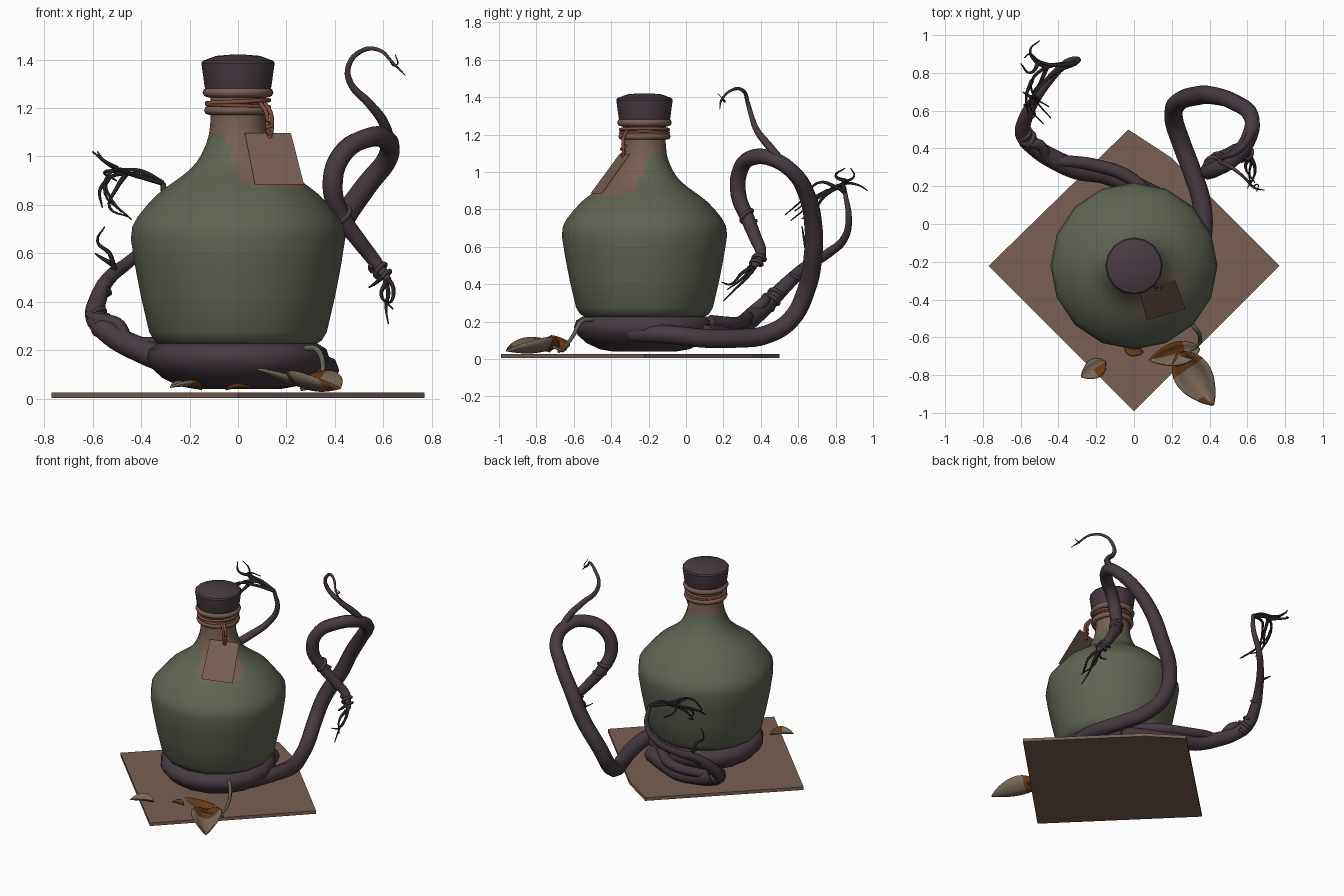
import bpy, bmesh, math
from mathutils import Vector

cube = bpy.data.objects.get("Cube")
if cube:
    bpy.data.objects.remove(cube, do_unlink=True)

CY = -0.222  # bottle axis in y


def material(name, r, g, b):
    m = bpy.data.materials.new(name)
    m.use_nodes = True
    m.diffuse_color = (r, g, b, 1)
    m.node_tree.nodes["Principled BSDF"].inputs["Base Color"].default_value = (r, g, b, 1)
    return m


GREEN = material("mossy green", .117, .127, .089)
PURPLE = material("dark plum", .065, .043, .055)
BROWN = material("dusty brown", .188, .117, .089)
TAN = material("pale leaf tan", .20, .15, .105)
RUST = material("rust orange", .141, .042, .008)
STRING = material("red string", .223, .076, .051)
TWIG = material("black twig", .022, .017, .02)


def add(name, mesh, *mats):
    ob = bpy.data.objects.new(name, mesh)
    bpy.context.collection.objects.link(ob)
    for m in mats:
        mesh.materials.append(m)
    return ob


def finish(bm, name, *mats, smooth=True):
    bmesh.ops.recalc_face_normals(bm, faces=bm.faces)
    for f in bm.faces:
        f.smooth = smooth
    mesh = bpy.data.meshes.new(name)
    bm.to_mesh(mesh)
    bm.free()
    return add(name, mesh, *mats)


def lathe(name, profile, mats, sides=32, rule=None, angle=35):
    """Spin (radius, z) points around the bottle axis, capping both ends."""
    bm = bmesh.new()
    rings = []
    for r, z in profile:
        ring = []
        for i in range(sides):
            a = 2 * math.pi * i / sides
            k = r * (math.cos(2 * math.pi / sides) if i % 2 else 1)
            ring.append(bm.verts.new((k * math.cos(a), CY + k * math.sin(a), z)))
        rings.append(ring)
    for lo, hi in zip(rings, rings[1:]):
        for i in range(sides):
            j = (i + 1) % sides
            bm.faces.new((lo[i], lo[j], hi[j], hi[i]))
    bm.faces.new(rings[0][::-1])
    bm.faces.new(rings[-1])
    if rule:
        for f in bm.faces:
            f.material_index = rule(f.calc_center_median())
    ob = finish(bm, name, *mats)
    bpy.context.view_layer.objects.active = ob
    ob.select_set(True)
    bpy.ops.object.shade_smooth_by_angle(angle=math.radians(angle))
    ob.select_set(False)
    return ob


def tube(name, pts, radii, mat, closed=False, res=5, round_res=2):
    """Smooth tapering tube; radii is a (start, end) pair or one per point."""
    cu = bpy.data.curves.new(name, 'CURVE')
    cu.dimensions = '3D'
    cu.bevel_depth = 1
    cu.bevel_resolution = round_res
    cu.resolution_u = res
    cu.use_fill_caps = True
    sp = cu.splines.new('BEZIER')
    sp.bezier_points.add(len(pts) - 1)
    sp.use_cyclic_u = closed
    for i, (bp, p) in enumerate(zip(sp.bezier_points, pts)):
        bp.co = p
        bp.handle_left_type = bp.handle_right_type = 'AUTO'
        t = i / (len(pts) - 1)
        bp.radius = radii[i] if len(radii) == len(pts) else radii[0] + t * (radii[-1] - radii[0])
    tmp = bpy.data.objects.new(name + "_path", cu)
    bpy.context.collection.objects.link(tmp)
    dg = bpy.context.evaluated_depsgraph_get()
    mesh = bpy.data.meshes.new_from_object(tmp.evaluated_get(dg))
    bpy.data.objects.remove(tmp)
    mesh.materials.clear()
    return add(name, mesh, mat)


def ring(name, r, z, thick, mat, tilt=0.0):
    pts = [(r * math.cos(a), CY + r * math.sin(a), z + tilt * math.cos(a))
           for a in (math.tau * i / 12 for i in range(12))]
    return tube(name, pts, (thick, thick), mat, closed=True, res=3)


def coil(name, a, b, radius, turns, thick, mat):
    """Tendril wound around the line a-b."""
    a, b = Vector(a), Vector(b)
    d = (b - a).normalized()
    u = d.orthogonal().normalized()
    v = d.cross(u)
    n = int(turns * 6) + 1
    pts = [a.lerp(b, i / (n - 1)) + radius * (u * math.cos(i * math.tau / 6) + v * math.sin(i * math.tau / 6))
           for i in range(n)]
    return tube(name, pts, (thick, thick * .7), mat, res=3, round_res=1)


def slab(name, corners, depth, mat):
    bm = bmesh.new()
    f = bm.faces.new([bm.verts.new(c) for c in corners])
    ext = bmesh.ops.extrude_face_region(bm, geom=[f])
    bmesh.ops.translate(bm, vec=depth, verts=[g for g in ext["geom"] if isinstance(g, bmesh.types.BMVert)])
    return finish(bm, name, mat, smooth=False)


def leaf(name, base, tip, width, fold, arch, rust):
    """Folded leaf blade; rust(t, s) tells which cells are withered."""
    base, tip = Vector(base), Vector(tip)
    side = (tip - base).cross(Vector((0, 0, 1))).normalized()
    up = Vector((0, 0, 1))
    n, m = 10, 6
    bm = bmesh.new()
    grid = []
    for i in range(n + 1):
        t = i / n
        w = width * (.06 + math.sin(math.pi * t ** .8) ** .8)
        grid.append([bm.verts.new(base.lerp(tip, t) + side * w * s
                                  + up * (fold * s * s * w / width + arch * math.sin(math.pi * t)))
                     for s in (2 * j / m - 1 for j in range(m + 1))])
    for i in range(n):
        for j in range(m):
            f = bm.faces.new((grid[i][j], grid[i + 1][j], grid[i + 1][j + 1], grid[i][j + 1]))
            f.material_index = int(rust((i + .5) / n, (2 * j + 1) / m - 1))
    ob = finish(bm, name, TAN, RUST)
    mod = ob.modifiers.new("thickness", 'SOLIDIFY')
    mod.thickness = .008


# Board with one clipped corner
slab("board", [(-.77, CY, .004), (0, -.99, .004), (.77, CY, .004), (.2, .35, .004), (-.03, .5, .004)],
     (0, 0, .022), BROWN)


# Bottle: brown neck and a worn patch under the tag
def worn(c):
    az = math.degrees(math.atan2(c.y - CY, c.x))
    return int(c.z > 1.1 or (c.z > .87 and abs(az + 50) < 30 + (c.z - .87) * 150))


lathe("bottle", [(.31, .22), (.345, .24), (.366, .275), (.40, .42), (.425, .55), (.442, .66), (.436, .71),
                 (.415, .75), (.375, .80), (.335, .842), (.30, .87), (.265, .895), (.23, .92), (.20, .945),
                 (.172, .975), (.15, 1.01), (.132, 1.05), (.12, 1.09), (.115, 1.13), (.112, 1.18), (.116, 1.28)],
      (GREEN, BROWN), rule=worn)
ring("neck_ring_lower", .122, 1.19, .018, BROWN)
ring("neck_ring_upper", .126, 1.264, .02, BROWN)
lathe("cork", [(.134, 1.278), (.138, 1.29), (.151, 1.385), (.145, 1.395), (.09, 1.415), (.03, 1.42)],
      (PURPLE,), sides=32, angle=30)

# String and hanging tag
ring("string_loop_upper", .128, 1.226, .009, STRING, .006)
ring("string_loop_lower", .128, 1.21, .008, STRING, -.005)
for i, dx in enumerate((-.008, .01)):
    tube(f"string_strand_{i + 1}", [(.1 + dx, -.315, 1.22), (.125 + dx, -.335, 1.18), (.13 + dx, -.335, 1.12),
                                    (.13, -.335, 1.07)], (.009, .008), STRING)
coil("string_knot", (.13, -.335, 1.15), (.13, -.335, 1.09), .012, 2, .008, STRING)
slab("tag", [(.03, -.36, 1.09), (.22, -.305, 1.09), (.272, -.45, .885), (.07, -.51, .885)],
     (-.003, .008, .007), BROWN)

# Plump root collar under the bottle
lathe("root_collar", [(.17, .04), (.24, .052), (.31, .085), (.36, .13), (.377, .17), (.365, .205), (.33, .228)],
      (PURPLE,), angle=60)

# Tall looping tentacle
tube("loop_tentacle", [(.3, -.3, .14), (.36, -.08, .13), (.36, .1, .11), (.31, .27, .11), (.25, .43, .13),
                       (.21, .56, .21), (.23, .64, .36), (.34, .68, .56), (.42, .68, .72), (.53, .645, .88),
                       (.62, .57, 1.0), (.61, .46, 1.07), (.53, .35, 1.075), (.43, .29, 1.01), (.39, .28, .88),
                       (.43, .33, .75), (.5, .37, .65), (.57, .4, .56), (.62, .36, .49)],
     [.05] * 8 + [.048, .045, .042, .042, .042, .042, .042, .038, .034, .03, .015], PURPLE)
tube("loop_sprout", [(.63, .54, 1.01), (.605, .45, 1.13), (.54, .38, 1.22), (.465, .35, 1.3), (.455, .33, 1.37),
                     (.5, .31, 1.43), (.58, .25, 1.44), (.64, .19, 1.385), (.69, .18, 1.335)],
     (.03, .022, .018, .014, .012, .01, .008, .006, .002), PURPLE)
tube("sprout_tip", [(.63, .19, 1.39), (.65, .21, 1.375), (.65, .17, 1.42)], (.005, .002), TWIG, round_res=1)
coil("loop_knot_upper", (.41, .31, .80), (.45, .345, .72), .036, 1.5, .014, PURPLE)
coil("loop_knot_lower", (.57, .4, .555), (.61, .37, .5), .03, 2, .012, PURPLE)

# Low back tentacle rising on the right
tube("back_tentacle", [(.2, .1, .13), (0, .2, .13), (-.15, .265, .14), (-.3, .29, .165), (-.42, .34, .21),
                       (-.53, .41, .27), (-.585, .47, .33), (-.575, .56, .42), (-.53, .65, .5), (-.45, .76, .565),
                       (-.36, .85, .65), (-.3, .87, .76), (-.31, .85, .89)],
     (.055, .055, .055, .055, .052, .048, .043, .037, .03, .025, .021, .017, .012), PURPLE)
tube("back_strand", [(.1, .13, .2), (-.03, .25, .19), (-.2, .31, .2), (-.33, .33, .22), (-.45, .34, .24),
                     (-.5, .42, .31), (-.58, .43, .33), (-.62, .48, .35)],
     (.035, .035, .034, .032, .03, .028, .024, .015), PURPLE)
coil("back_knot", (-.55, .43, .29), (-.588, .49, .35), .04, 2, .015, PURPLE)
coil("back_knot_small", (-.56, .58, .44), (-.54, .63, .48), .03, 1, .01, PURPLE)

# Fine twigs on the tentacle ends
fork = (-.31, .85, .89)
mid = (-.46, .83, .93)
twigs = [
    [fork, mid, (-.54, .76, .9), (-.52, .66, .82), (-.44, .56, .74)],
    [fork, (-.42, .8, .92), (-.52, .7, .94), (-.55, .62, .85), (-.48, .53, .77)],
    [fork, (-.4, .84, .94), (-.5, .86, .95), (-.55, .9, .98), (-.58, .88, 1.02)],
    [mid, (-.52, .86, .94), (-.55, .92, .93), (-.5, .97, .9)],
    [mid, (-.5, .74, .87), (-.53, .68, .79), (-.45, .62, .75)],
    [(-.54, .76, .9), (-.57, .68, .86), (-.56, .58, .79)],
    [(-.5, .86, .95), (-.55, .8, .98), (-.6, .85, 1.02)],
    [(-.51, .66, .53), (-.53, .64, .6), (-.58, .63, .65), (-.55, .62, .71)],
    [(-.51, .66, .55), (-.56, .68, .58), (-.59, .7, .6)],
    [(.6, .38, .51), (.62, .33, .44), (.61, .27, .38), (.62, .2, .31)],
    [(.6, .38, .51), (.57, .33, .48), (.54, .36, .46)],
    [(.61, .37, .5), (.64, .3, .46), (.63, .24, .4), (.6, .19, .41)],
    [(.61, .35, .48), (.59, .3, .43), (.64, .22, .37)],
]
for i, pts in enumerate(twigs):
    tube(f"twig_{i + 1}", pts, (.012, .003), TWIG, res=4, round_res=1)

# Withered leaves and their stalk
tube("leaf_stalk", [(.28, -.5, .21), (.33, -.56, .2), (.35, -.6, .13), (.33, -.65, .06), (.26, -.68, .04)],
     (.013, .008), GREEN)
leaf("leaf_large", (.23, -.68, .06), (.42, -.96, .04), .095, .075, -.02, lambda t, s: t < .3 or (t > .75 and s > .3))
leaf("leaf_middle", (.35, -.66, .04), (.08, -.72, .12), .06, .03, -.02, lambda t, s: s > 0 and t > .25)
leaf("leaf_small", (-.15, -.73, .035), (-.28, -.81, .045), .05, .02, .01, lambda t, s: t < .5 and s < 0)
leaf("leaf_scrap", (-.05, -.66, .035), (.05, -.68, .045), .03, .01, .005, lambda t, s: True)
